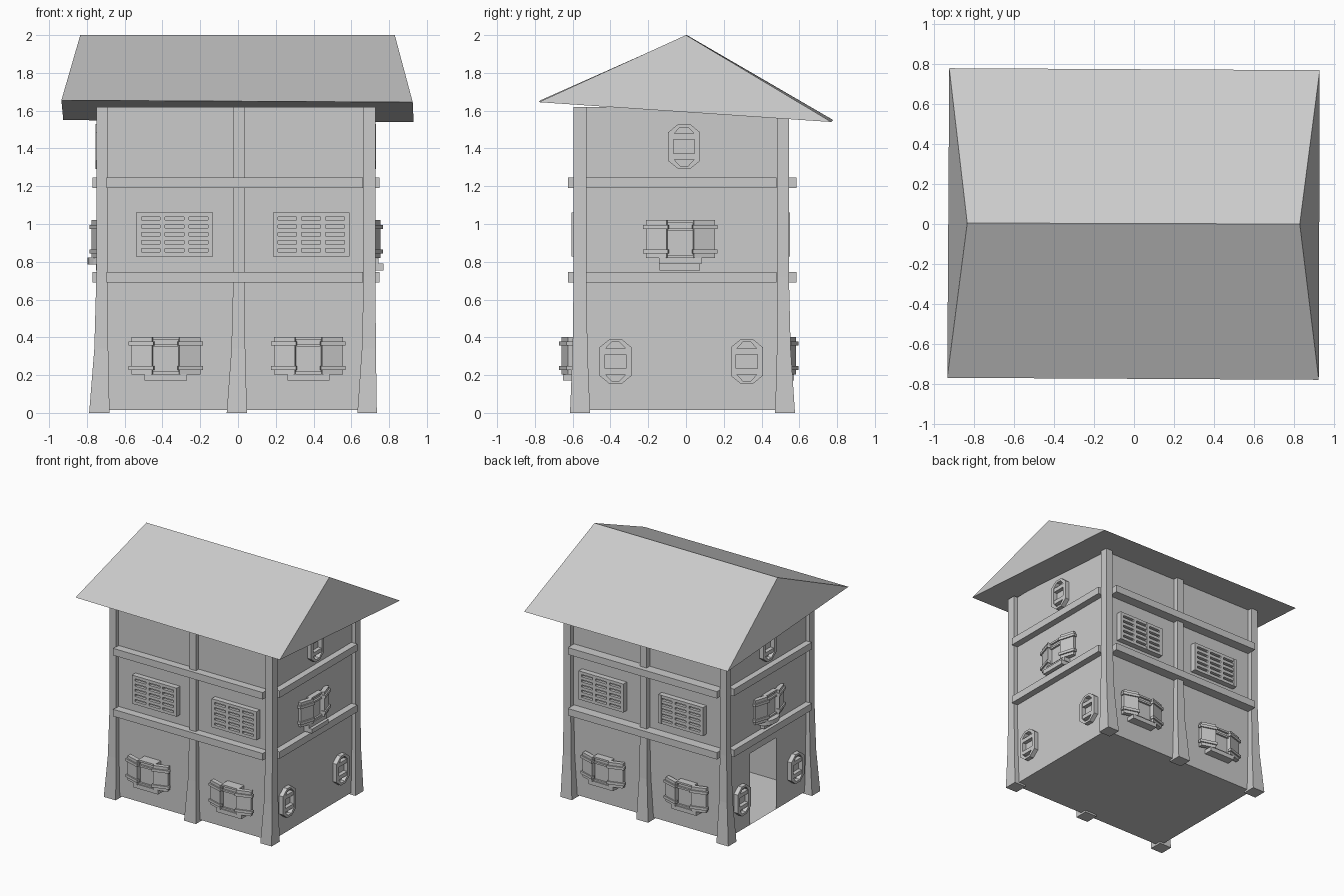
import bpy, bmesh
from math import radians, sin, cos, pi
from mathutils import Matrix, Vector

if "Cube" in bpy.data.objects:
    bpy.data.objects.remove(bpy.data.objects["Cube"])

XL, XR, YF, YB = -0.72, 0.695, -0.56, 0.505   # wall planes


def finish(name, bm):
    bmesh.ops.recalc_face_normals(bm, faces=bm.faces)
    me = bpy.data.meshes.new(name)
    bm.to_mesh(me)
    bm.free()
    ob = bpy.data.objects.new(name, me)
    bpy.context.collection.objects.link(ob)
    return ob


def loft(bm, rings, M=Matrix()):
    """Closed solid through rings of equal length."""
    vs = [[bm.verts.new(M @ Vector(p)) for p in r] for r in rings]
    n = len(rings[0])
    for a, b in zip(vs, vs[1:]):
        for i in range(n):
            j = (i + 1) % n
            bm.faces.new((a[i], a[j], b[j], b[i]))
    bm.faces.new(vs[0])
    bm.faces.new(vs[-1])


def plan(bm, pts, z0, z1, M=Matrix()):
    loft(bm, [[(x, y, z) for x, y in pts] for z in (z0, z1)], M)


def box(bm, x0, x1, y0, y1, z0, z1, M=Matrix()):
    plan(bm, [(x0, y0), (x1, y0), (x1, y1), (x0, y1)], z0, z1, M)


def on_wall(side, u, z):
    """Local frame on a wall: x along it, -y outward, z up."""
    pos, ang = {"front": ((u, YF, z), 0), "right": ((XR, u, z), 90),
                "back": ((u, YB, z), 180), "left": ((XL, u, z), -90)}[side]
    return Matrix.Translation(pos) @ Matrix.Rotation(radians(ang), 4, "Z")


# Hollow house shell with floor and a doorway in the left wall
bm = bmesh.new()
Z0, Z1 = 0.015, 1.62
for f in (
    [(XL, YF, Z0), (XR, YF, Z0), (XR, YB, Z0), (XL, YB, Z0)],
    [(XL, YF, Z0), (XR, YF, Z0), (XR, YF, Z1), (XL, YF, Z1)],
    [(XL, YB, Z0), (XR, YB, Z0), (XR, YB, Z1), (XL, YB, Z1)],
    [(XR, YF, Z0), (XR, YB, Z0), (XR, YB, Z1), (XR, YF, Z1)],
    [(XL, YF, Z0), (XL, -0.14, Z0), (XL, -0.14, 0.6), (XL, 0.2, 0.6),
     (XL, 0.2, Z0), (XL, YB, Z0), (XL, YB, Z1), (XL, YF, Z1)],
):
    bm.faces.new([bm.verts.new(p) for p in f])
bmesh.ops.remove_doubles(bm, verts=bm.verts, dist=1e-4)
finish("walls", bm)

# Solid roof with raked gables and a slightly crooked base
bm = bmesh.new()
loft(bm, [[(-0.935, -0.77, 1.655), (-0.925, 0.78, 1.55), (-0.835, 0.005, 2.0)],
          [(0.925, -0.78, 1.645), (0.93, 0.77, 1.54), (0.83, 0.0, 2.0)]])
finish("roof", bm)


# Flared timber posts: x/y spans at the top and at the foot
def post(name, top, foot):
    mid = [t + (f - t) * 0.28 for t, f in zip(top, foot)]
    bm = bmesh.new()
    rings = []
    for (a, b, c, d), z in ((foot, 0), (mid, 0.34), (top, 0.72), (top, 1.62)):
        rings.append([(a, c, z), (b, c, z), (b, d, z), (a, d, z)])
    loft(bm, rings)
    finish(name, bm)


left, right, mid = (-0.75, -0.69), (0.665, 0.728), (-0.025, 0.035)
left_f, right_f, mid_f = (-0.788, -0.68), (0.632, 0.735), (-0.06, 0.047)
front, back = (-0.595, -0.527), (0.485, 0.545)
front_f, back_f = (-0.614, -0.508), (0.472, 0.577)
for n, x, xf in (("left", left, left_f), ("middle", mid, mid_f), ("right", right, right_f)):
    post(n + "_front_post", x + front, xf + front_f)
    post(n + "_back_post", x + back, xf + back_f)

# Two bands of horizontal beams around the house
for i, z in enumerate((0.69, 1.19)):
    for n, d in (("front", (-0.695, 0.662, -0.625, YF + 0.01)),
                 ("back", (-0.69, 0.662, YB - 0.01, 0.585)),
                 ("right", (XR - 0.01, 0.748, -0.53, 0.478)),
                 ("left", (-0.77, XL + 0.01, -0.53, 0.478))):
        bm = bmesh.new()
        box(bm, *d, z, z + 0.057)
        finish(f"{n}_beam_{i + 1}", bm)


# Lattice window: back panel plus crossing bars
def lattice(side, u):
    M = on_wall(side, u, 0.945)
    bm = bmesh.new()
    w, h, d = 0.203, 0.117, 0.045
    box(bm, -w, w, -0.022, 0, -h, h, M)
    for x0, x1 in ((-w, -0.176), (-0.076, -0.05), (0.05, 0.076), (0.176, w)):
        box(bm, x0, x1, -d, -0.005, -h, h, M)
    for i in range(6):
        z = -h + i * (2 * h - 0.024) / 5
        box(bm, -w, w, -d + 0.001, -0.005, z, z + 0.024, M)
    finish(side + "_lattice_window", bm)


# Shuttered window: recessed panel, splayed shutters, hinge bars, sill
def shuttered(side, u, z, d, rounded=False):
    M = on_wall(side, u, z)
    bm = bmesh.new()
    box(bm, -0.075, 0.075, -d + 0.035, 0, -0.1, 0.1, M)
    for z0, z1 in ((-0.1, -0.085), (0.045, 0.06), (0.085, 0.1)):
        box(bm, -0.073, 0.073, -d + 0.02, -0.01, z0, z1, M)
    for s in (-1, 1):
        def strip(x0, x1, y0, y1, t, z0, z1):
            plan(bm, [(s * x0, y0), (s * x1, y1), (s * (x1 - 0.005), y1 + t),
                      (s * (x0 - 0.005), y0 + t)], z0, z1, M)
        strip(0.072, 0.183, -d, -d + 0.035, 0.035, -0.1, 0.1)
        for zb in (-0.065, 0.065):
            strip(0.066, 0.197, -d - 0.012, -d + 0.028, 0.03, zb - 0.011, zb + 0.011)
    if rounded:
        out = [(0.11 * cos(pi * i / 10), -(d + 0.022) * sin(pi * i / 10)) for i in range(11)]
        plan(bm, out, -0.135, -0.098, M)
        box(bm, -0.09, 0.09, -d * 0.6, 0, -0.165, -0.13, M)
    else:
        box(bm, -0.112, 0.112, -d + 0.01, 0, -0.132, -0.098, M)
    finish(side + "_shutter_window", bm)


# Small eight-sided window: ring frame with cross bars
def small_window(side, u, z):
    M = on_wall(side, u, z)
    bm = bmesh.new()
    outer = [(0.085, 0.075), (0.03, 0.12), (-0.03, 0.12), (-0.085, 0.075)]
    inner = [(0.056, 0.065), (0.022, 0.102), (-0.022, 0.102), (-0.056, 0.065)]
    outer += [(-x, -z) for x, z in outer]
    inner += [(-x, -z) for x, z in inner]
    d = 0.035
    rings = [[bm.verts.new(M @ Vector((x, y, zz))) for x, zz in loop]
             for loop, y in ((outer, 0), (outer, -d), (inner, -d), (inner, 0))]
    for a, b in zip(rings, rings[1:]):
        for i in range(8):
            j = (i + 1) % 8
            bm.faces.new((a[i], a[j], b[j], b[i]))
    for s in (-1, 1):
        lo, hi = sorted((s * 0.037, s * 0.068))
        box(bm, -0.062, 0.062, -d + 0.004, 0, lo, hi, M)
    finish(side + "_small_window", bm)


for side, d in (("front", 0.1), ("back", 0.078)):
    for x in (-0.336, 0.387):
        lattice(side, x)
    for x in (-0.382, 0.373):
        shuttered(side, x, 0.303, d)
shuttered("right", -0.03, 0.92, 0.06)
shuttered("left", -0.03, 0.92, 0.055, rounded=True)
bm = bmesh.new()
box(bm, XR - 0.01, 0.77, -0.14, 0.075, 0.755, 0.79)   # lower sill on the right
finish("right_sill", bm)
for side in ("right", "left"):
    for u, z in ((-0.373, 0.272), (0.322, 0.272), (-0.01, 1.41)):
        small_window(side, u, z)
